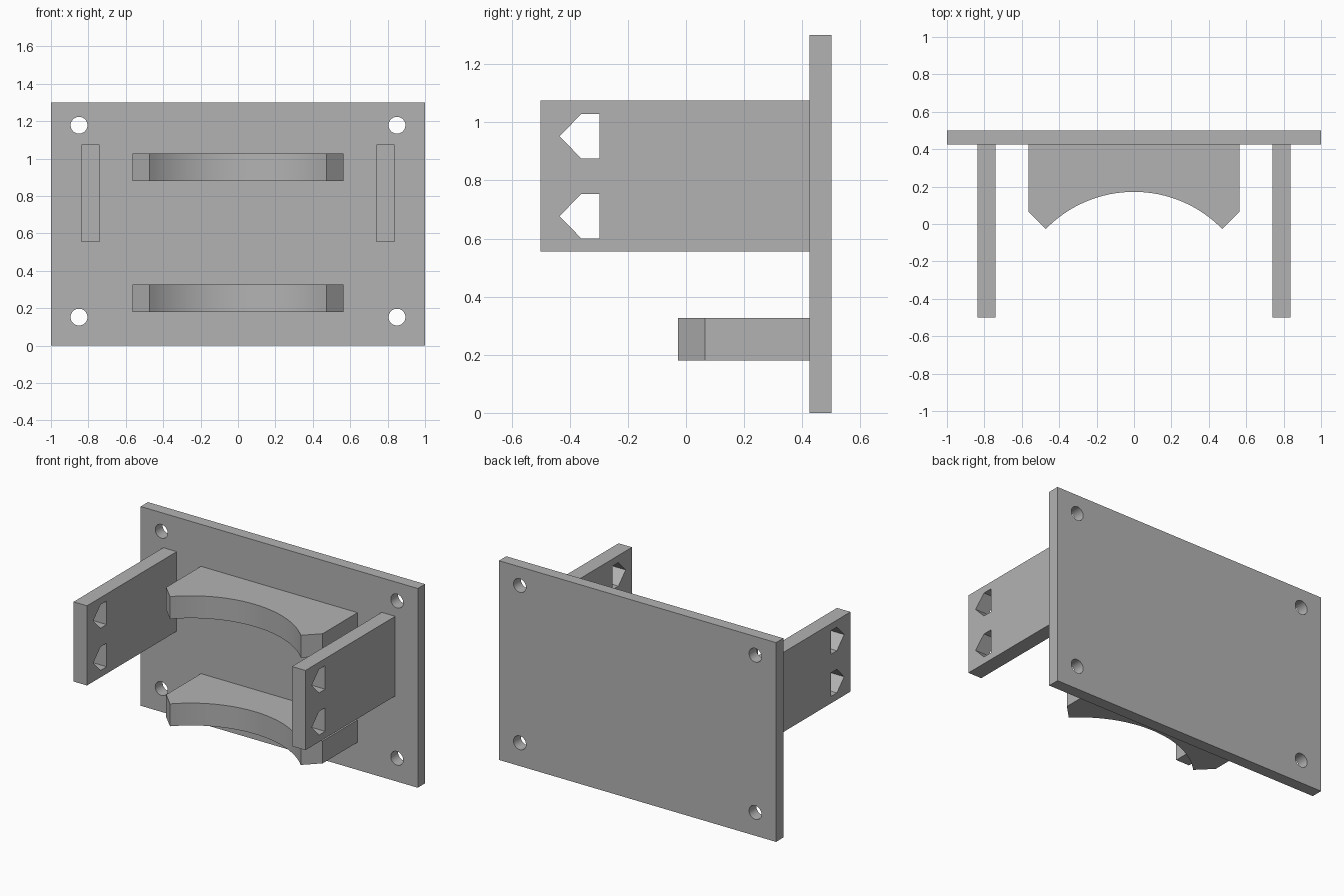
import bpy, bmesh, math
from mathutils import Vector

if "Cube" in bpy.data.objects:
    bpy.data.objects.remove(bpy.data.objects["Cube"])

grey = bpy.data.materials.new("plain grey")
grey.diffuse_color = (0.45, 0.45, 0.45, 1)
grey.use_nodes = True
grey.node_tree.nodes["Principled BSDF"].inputs["Base Color"].default_value = grey.diffuse_color


def prism(name, points, axis, low, high):
    """Extrude a 2D outline along an axis; the outline lies in the other two axes."""
    def place(u, v, w):
        return {"x": (w, u, v), "y": (u, w, v), "z": (u, v, w)}[axis]
    bm = bmesh.new()
    face = bm.faces.new([bm.verts.new(place(u, v, low)) for u, v in points])
    new = bmesh.ops.extrude_face_region(bm, geom=[face])["geom"]
    shift = Vector(place(0, 0, high - low))
    bmesh.ops.translate(bm, vec=shift, verts=[g for g in new if isinstance(g, bmesh.types.BMVert)])
    bmesh.ops.recalc_face_normals(bm, faces=bm.faces)
    mesh = bpy.data.meshes.new(name)
    bm.to_mesh(mesh)
    bm.free()
    mesh.materials.append(grey)
    obj = bpy.data.objects.new(name, mesh)
    bpy.context.collection.objects.link(obj)
    return obj


def rect(u0, u1, v0, v1):
    return [(u0, v0), (u1, v0), (u1, v1), (u0, v1)]


def activate(obj):
    bpy.ops.object.select_all(action="DESELECT")
    obj.select_set(True)
    bpy.context.view_layer.objects.active = obj


def cut(obj, cutters):
    activate(obj)
    for cutter in cutters:
        mod = obj.modifiers.new("hole", "BOOLEAN")
        mod.operation, mod.solver, mod.object = "DIFFERENCE", "EXACT", cutter
        bpy.ops.object.modifier_apply(modifier=mod.name)
        bpy.data.objects.remove(cutter)


def smooth(obj):
    activate(obj)
    bpy.ops.object.shade_smooth_by_angle(angle=math.radians(30))


# Back plate with four round screw holes
plate = prism("back_plate", rect(-1, 1, 0, 1.3), "y", 0.425, 0.5)
circle = [(0.045 * math.cos(math.tau * i / 32), 0.045 * math.sin(math.tau * i / 32)) for i in range(32)]
cut(plate, [prism("screw_hole", [(x + u, z + v) for u, v in circle], "y", 0.3, 0.6)
            for x in (-0.85, 0.85) for z in (0.152, 1.178)])
smooth(plate)

# Side arms with two pointed slots each
slot = [(-0.435, 0), (-0.36, -0.077), (-0.297, -0.077), (-0.297, 0.077), (-0.36, 0.077)]
for side, x0, x1 in (("left", -0.837, -0.74), ("right", 0.74, 0.837)):
    arm = prism(side + "_arm", rect(-0.5, 0.425, 0.555, 1.075), "x", x0, x1)
    cut(arm, [prism("slot", [(y, z + zc) for y, z in slot], "x", x0 - 0.1, x1 + 0.1)
              for zc in (0.677, 0.952)])

# Cradle shelves with a concave circular front edge
tip_x, tip_y, apex_y = 0.472, -0.027, 0.172
sag = apex_y - tip_y
radius = (tip_x ** 2 + sag ** 2) / (2 * sag)
half = math.asin(tip_x / radius)
arc = [(radius * math.sin(a), apex_y - radius + radius * math.cos(a))
       for a in (half * (i / 16 - 1) for i in range(33))]
outline = [(-0.565, 0.425), (-0.565, 0.066)] + arc + [(0.565, 0.066), (0.565, 0.425)]
for name, z in (("lower_cradle", 0.18), ("upper_cradle", 0.88)):
    smooth(prism(name, outline, "z", z, z + 0.146))
